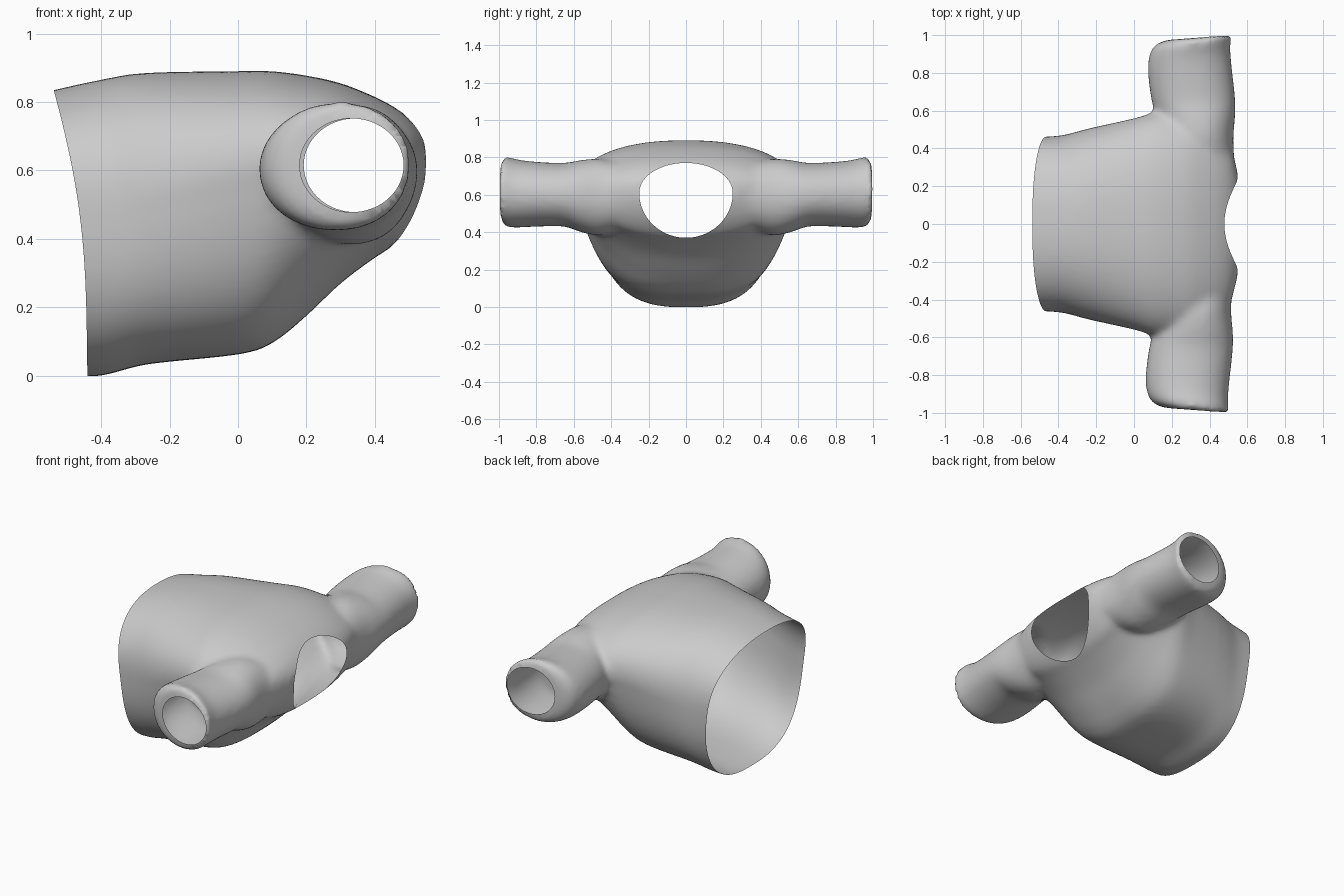
import bpy
import bmesh
import math
from mathutils import Vector
from mathutils.bvhtree import BVHTree

cube = bpy.data.objects.get("Cube")
if cube:
    bpy.data.objects.remove(cube, do_unlink=True)

SIDES = 64
STEPS = 4


def smooth_rows(rows):
    """Add rows between the given ones along a smooth curve."""
    result = []
    last = len(rows) - 1
    for i in range(last):
        quads = list(zip(rows[max(i - 1, 0)], rows[i],
                         rows[i + 1], rows[min(i + 2, last)]))
        for s in range(STEPS):
            t = s / STEPS
            result.append([b + t / 2 * (c - a + t * (2 * a - 5 * b + 4 * c - d
                                                     + t * (3 * (b - c) + d - a)))
                           for a, b, c, d in quads])
    return result + [rows[-1]]


def oval(half, low, mid, high, low_power, high_power, taper=0):
    """Rounded section whose lower half may narrow towards the bottom."""
    points = []
    for i in range(SIDES):
        a = math.tau * i / SIDES
        c, s = math.cos(a), math.sin(a)
        reach, power = (high - mid, high_power) if s > 0 else (mid - low, low_power)
        u = math.copysign(abs(c) ** (2 / power), c)
        v = math.copysign(abs(s) ** (2 / power), s)
        points.append((u * half * (1 + taper * min(v, 0)), mid + v * reach))
    return points


def loft(bm, rings):
    """Closed skin through a list of rings."""
    rows = [[bm.verts.new(p) for p in ring] for ring in rings]
    faces = [bm.faces.new(rows[0]), bm.faces.new(rows[-1])]
    for a, b in zip(rows, rows[1:]):
        for i in range(SIDES):
            j = (i + 1) % SIDES
            faces.append(bm.faces.new((a[i], a[j], b[j], b[i])))
    bmesh.ops.recalc_face_normals(bm, faces=faces)


def punch(bm, axis, side, center, radii, depth):
    """Open a clean oval hole, seen along one axis, in the outer skin."""
    tree = BVHTree.FromBMesh(bm)
    p, q = [k for k in range(3) if k != axis]

    def offset(co):
        u, v = co[p] - center[0], co[q] - center[1]
        rv = radii[2] if v > 0 else radii[1]
        return u, v, math.hypot(u / radii[0], v / rv)

    inside = {v for v in bm.verts
              if v.co[axis] * side > depth and offset(v.co)[2] < 1}
    border = {v for w in inside for f in w.link_faces for v in f.verts} - inside
    bmesh.ops.delete(bm, geom=list(inside), context='VERTS')
    ray = Vector((0, 0, 0))
    ray[axis] = -side
    for vert in border:
        if not vert.is_valid:
            continue
        u, v, n = offset(vert.co)
        vert.co[p], vert.co[q] = center[0] + u / n, center[1] + v / n
        start = vert.co.copy()
        start[axis] = side * 2
        hit = tree.ray_cast(start, ray)[0]
        if hit and abs(hit[axis] - vert.co[axis]) < 0.06:
            vert.co = hit


bm = bmesh.new()

# Torso sections: x, half width, bottom, widest height, top, lower power, taper
torso = [
    (-0.66, 0.45, 0.00, 0.50, 0.81, 2.7, 0.0),
    (-0.54, 0.46, 0.00, 0.50, 0.835, 2.7, 0.0),
    (-0.40, 0.47, 0.00, 0.50, 0.865, 2.7, 0.02),
    (-0.27, 0.50, 0.033, 0.53, 0.885, 2.9, 0.06),
    (0.00, 0.56, 0.062, 0.60, 0.89, 3.1, 0.14),
    (0.10, 0.59, 0.095, 0.61, 0.89, 2.9, 0.18),
    (0.20, 0.60, 0.175, 0.61, 0.877, 2.6, 0.20),
    (0.30, 0.60, 0.27, 0.61, 0.855, 2.4, 0.18),
    (0.40, 0.55, 0.345, 0.61, 0.815, 2.3, 0.1),
    (0.46, 0.50, 0.385, 0.61, 0.783, 2.3, 0.0),
    (0.51, 0.42, 0.45, 0.62, 0.745, 2.3, 0.0),
    (0.55, 0.27, 0.53, 0.63, 0.70, 2.3, 0.0),
]
loft(bm, [[(x, y, z) for y, z in oval(h, lo, mid, hi, power, 2.35, taper)]
          for x, h, lo, mid, hi, power, taper in smooth_rows(torso)])

# Sleeve sections: y, back x, front x, bottom, top
sleeve = [
    (0.25, 0.24, 0.53, 0.46, 0.74),
    (0.45, 0.17, 0.52, 0.385, 0.79),
    (0.57, 0.125, 0.53, 0.40, 0.785),
    (0.66, 0.09, 0.53, 0.43, 0.77),
    (0.80, 0.07, 0.515, 0.43, 0.775),
    (0.90, 0.07, 0.505, 0.425, 0.785),
    (0.96, 0.09, 0.505, 0.425, 0.80),
    (0.985, 0.12, 0.51, 0.435, 0.80),
    (1.00, 0.16, 0.51, 0.455, 0.785),
]
for side in (-1, 1):
    rings = []
    for y, back, front, lo, hi in smooth_rows(sleeve):
        cx = (back + front) / 2 + side * 0.006
        section = oval((front - back) / 2, lo, (lo + hi) / 2, hi, 2.1, 2.1)
        rings.append([(cx + u, side * y * (1 + 0.08 * (cx + u - 0.5)), z)
                      for u, z in section])
    loft(bm, rings)

# Merge into one soft skin
mesh = bpy.data.meshes.new("shirt")
bm.to_mesh(mesh)
bm.free()
shirt = bpy.data.objects.new("shirt", mesh)
bpy.context.collection.objects.link(shirt)
remesh = shirt.modifiers.new("merge", 'REMESH')
remesh.mode = 'VOXEL'
remesh.voxel_size = 0.016
soften = shirt.modifiers.new("soften", 'SMOOTH')
soften.factor = 0.5
soften.iterations = 14
depsgraph = bpy.context.evaluated_depsgraph_get()
skin = bpy.data.meshes.new_from_object(shirt.evaluated_get(depsgraph))
shirt.modifiers.clear()

# Hem: slanted cut, drawn in at the sides
bm = bmesh.new()
bm.from_mesh(skin)
bmesh.ops.bisect_plane(bm, geom=bm.verts[:] + bm.edges[:] + bm.faces[:],
                       plane_co=(-0.44, 0, 0), plane_no=(-0.83, 0, -0.1),
                       clear_outer=True)
for v in bm.verts:
    pull = max(0, (-0.2 - v.co.x) / 0.3)
    v.co.x += 0.035 * pull * max(0, math.sin(math.pi * v.co.z / 0.85))

# Neck and cuff openings
punch(bm, 0, 1, (0, 0.61), (0.25, 0.24, 0.16), 0.2)
for side in (-1, 1):
    punch(bm, 1, side, (0.338 + side * 0.006, 0.615), (0.152, 0.137, 0.137), 0.9)
for face in bm.faces:
    face.smooth = True
bm.to_mesh(skin)
bm.free()
shirt.data = skin
skin.name = "shirt"
